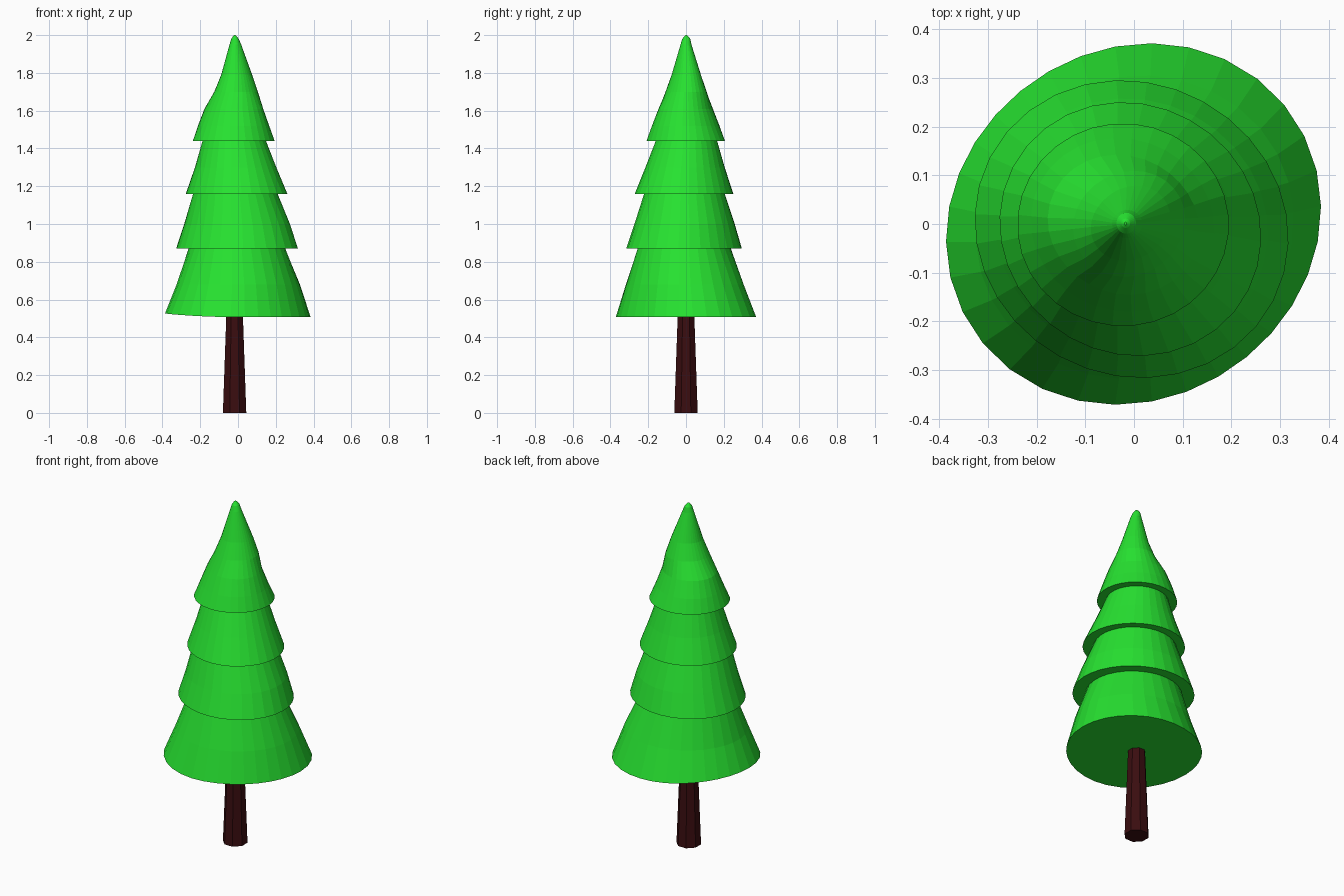
import bpy, bmesh
from math import sin, cos, pi

cube = bpy.data.objects.get("Cube")
if cube:
    bpy.data.objects.remove(cube)


def material(name, color):
    m = bpy.data.materials.new(name)
    m.use_nodes = True
    m.diffuse_color = (*color, 1)
    bsdf = next(n for n in m.node_tree.nodes if n.type == "BSDF_PRINCIPLED")
    bsdf.inputs["Base Color"].default_value = (*color, 1)
    return m


def loft(name, rings, sides, mat):
    """Skin a closed stack of uneven rings: z, left, right, front, back, skew, lift."""
    bm = bmesh.new()
    rows = []
    for z, x0, x1, y0, y1, skew, lift in rings:
        row = []
        for i in range(sides):
            a = 2 * pi * (i + 0.5) / sides
            s = skew * sin(2 * a)
            row.append(bm.verts.new((
                (x0 + x1) / 2 + ((x1 - x0) / 2 + s) * cos(a),
                (y0 + y1) / 2 + ((y1 - y0) / 2 + s) * sin(a),
                z + lift * max(0, -cos(a)) ** 2)))
        rows.append(row)
    for low, high in zip(rows, rows[1:]):
        for i in range(sides):
            j = (i + 1) % sides
            bm.faces.new((low[i], low[j], high[j], high[i]))
    bm.faces.new(rows[0][::-1])
    bm.faces.new(rows[-1])
    bmesh.ops.recalc_face_normals(bm, faces=bm.faces)
    mesh = bpy.data.meshes.new(name)
    bm.to_mesh(mesh)
    bm.free()
    mesh.materials.append(mat)
    obj = bpy.data.objects.new(name, mesh)
    bpy.context.collection.objects.link(obj)
    return obj


green = material("leaf green", (0.02, 0.76, 0.03))
brown = material("dark bark brown", (0.042, 0.004, 0.005))

# Tapered trunk
loft("trunk", [
    (0, -.085, .049, -.067, .067, 0, 0),
    (.53, -.065, .029, -.047, .047, 0, 0),
], 8, brown)

# Foliage skirts, each tucked up under the next one
tiers = {
    "bottom_foliage": [
        (.507, -.385, .383, -.37, .37, .017, .02),
        (.68, -.325, .328, -.318, .305, .008, 0),
        (.872, -.262, .25, -.255, .237, -.004, 0)],
    "lower_middle_foliage": [
        (.87, -.327, .317, -.316, .295, -.01, 0),
        (1.0, -.285, .275, -.273, .258, -.006, 0),
        (1.162, -.238, .21, -.222, .205, 0, 0)],
    "upper_middle_foliage": [
        (1.16, -.276, .261, -.271, .25, -.008, 0),
        (1.3, -.228, .203, -.215, .205, -.004, 0),
        (1.442, -.188, .148, -.16, .165, 0, 0)],
    "top_foliage": [
        (1.44, -.24, .195, -.21, .207, 0, 0),
        (1.52, -.212, .165, -.18, .177, -.005, 0),
        (1.61, -.177, .133, -.145, .142, -.006, 0),
        (1.7, -.125, .105, -.108, .109, .005, 0),
        (1.79, -.088, .074, -.075, .078, .006, 0),
        (1.95, -.045, .017, -.029, .029, 0, 0),
        (1.98, -.036, .004, -.02, .023, 0, 0),
        (1.995, -.026, -.008, -.008, .011, 0, 0),
        (2.0, -.02, -.015, -.002, .004, 0, 0)],
}
for name, rings in tiers.items():
    loft(name, rings, 32, green)
